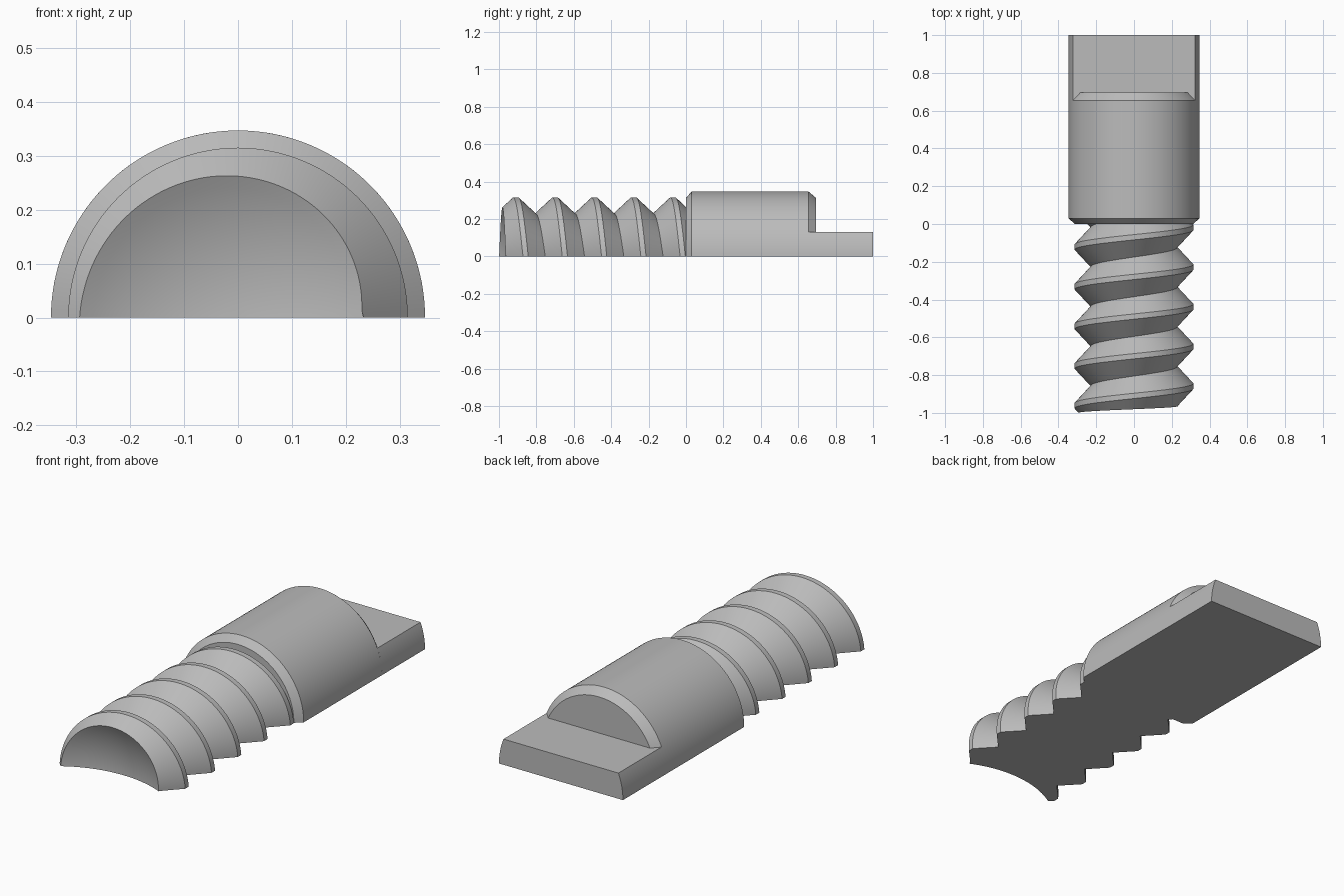
import bpy, bmesh, math

if "Cube" in bpy.data.objects:
    bpy.data.objects.remove(bpy.data.objects["Cube"])

N = 64                                   # steps round the half turn
R_BODY, R_CHAMFER = 0.347, 0.313
TAB_TOP, SHOULDER = 0.13, 0.655
PITCH, R_CREST, R_ROOT, FLAT = 0.21, 0.315, 0.23, 0.014
BOWL_R, BOWL_Y = 0.55, -1.464            # spherical hollow in the front end

grey = bpy.data.materials.new("steel grey")
grey.diffuse_color = (0.5, 0.5, 0.5, 1)
grey.use_nodes = True
grey.node_tree.nodes["Principled BSDF"].inputs["Base Color"].default_value = grey.diffuse_color


def finish(name, bm):
    bmesh.ops.recalc_face_normals(bm, faces=bm.faces)
    me = bpy.data.meshes.new(name)
    bm.to_mesh(me)
    bm.free()
    me.materials.append(grey)
    me.shade_smooth()
    me.set_sharp_from_angle(angle=math.radians(28))
    ob = bpy.data.objects.new(name, me)
    bpy.context.collection.objects.link(ob)
    return ob


def arc(r, a0, a1, n=N):
    return [(r * math.cos(a0 + (a1 - a0) * i / n),
             r * math.sin(a0 + (a1 - a0) * i / n)) for i in range(n + 1)]


def loft(name, sections, front=True, back=True):
    """Skin equal-length (y, [(x, z)...]) sections, with optional end caps."""
    bm = bmesh.new()
    rings = [[bm.verts.new((x, y, z)) for x, z in pts] for y, pts in sections]
    for a, b in zip(rings, rings[1:]):
        for i in range(len(a)):
            j = (i + 1) % len(a)
            bm.faces.new((a[i], a[j], b[j], b[i]))
    if front:
        bm.faces.new(rings[0])
    if back:
        bm.faces.new(rings[-1])
    return finish(name, bm)


# barrel: half cylinder with a chamfered front rim
loft("barrel", [(y, arc(r, 0, math.pi)) for y, r in
                ((0, R_CHAMFER), (0.03, R_BODY), (SHOULDER, R_BODY))], back=False)


# shoulder: chamfered end of the barrel above the tab
def segment(r):
    a = math.asin(TAB_TOP / r)
    return arc(r, a, math.pi - a)


loft("shoulder", [(SHOULDER, segment(R_BODY)), (0.695, segment(R_CHAMFER))], front=False)

# tab: flat tongue with rounded sides
a = math.asin(TAB_TOP / R_BODY)
tab = arc(R_BODY, 0, a, 12) + arc(R_BODY, math.pi - a, math.pi, 12)
loft("tab", [(SHOULDER, tab), (1.0, tab)], front=False)


# threaded shank: helical V thread with flat crests
def crest_y(th):
    return -0.28 - PITCH * (th - math.pi / 2) / (2 * math.pi)


def radius(y, th):
    d = abs((y - crest_y(th) + PITCH / 2) % PITCH - PITCH / 2)
    t = max(0, d - FLAT) / (PITCH / 2 - FLAT)
    return R_CREST + (R_ROOT - R_CREST) * t


def bowl_y(r):
    return BOWL_Y + math.sqrt(BOWL_R ** 2 - r * r)


def rim_y(th):
    lo, hi = -1.03, -0.93                # where the flank meets the hollow
    for _ in range(40):
        m = (lo + hi) / 2
        if m < bowl_y(radius(m, th)):
            lo = m
        else:
            hi = m
    return lo


END = 0.005
bm = bmesh.new()
axis_end = bm.verts.new((0, END, 0))
axis_bowl = bm.verts.new((0, bowl_y(0), 0))
cols = []
for i in range(N + 1):
    th = math.pi * i / N
    y0 = rim_y(th)
    ys = [y0]
    for k in range(-5, 4):               # crest edges and roots, clamped to the ends
        c = crest_y(th) + k * PITCH
        ys += [c - FLAT, c + FLAT, c + PITCH / 2]
    ys = [min(max(y, y0), END) for y in ys] + [END]
    pts = [(radius(y, th), y) for y in ys]
    r0 = pts[0][0]
    hollow = [(r0 * t / 12, bowl_y(r0 * t / 12)) for t in range(1, 12)]
    cols.append([bm.verts.new((r * math.cos(th), y, r * math.sin(th)))
                 for r, y in hollow + pts])
for p, q in zip(cols, cols[1:]):
    for j in range(len(p) - 1):
        bm.faces.new((p[j], p[j + 1], q[j + 1], q[j]))
    bm.faces.new((axis_bowl, p[0], q[0]))
    bm.faces.new((axis_end, q[-1], p[-1]))
bmesh.ops.remove_doubles(bm, verts=bm.verts, dist=1e-5)
# flat underside
bmesh.ops.holes_fill(bm, edges=[e for e in bm.edges if e.is_boundary], sides=0)
finish("threaded_shank", bm)
